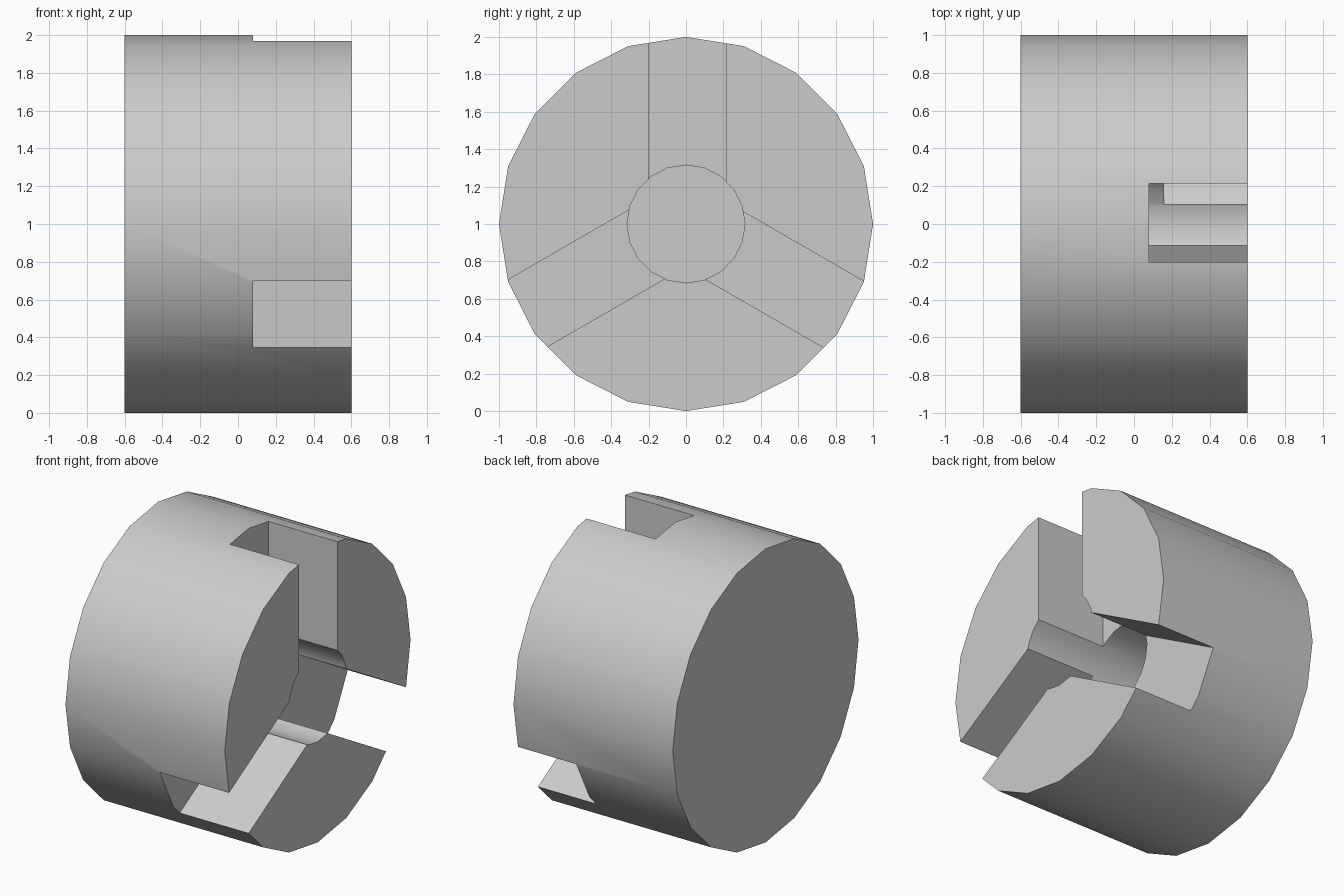
import bpy
from math import radians, sin, cos, pi
from mathutils import Matrix, Vector

if "Cube" in bpy.data.objects:
    bpy.data.objects.remove(bpy.data.objects["Cube"])

AXIS = Vector((0, 0, 1))  # centre of the drum


def cylinder(name, radius, x0, x1):
    # 20-sided cylinder lying along x
    bpy.ops.mesh.primitive_cylinder_add(
        vertices=20, radius=radius, depth=x1 - x0,
        location=((x0 + x1) / 2, 0, AXIS.z), rotation=(0, pi / 2, 0))
    ob = bpy.context.object
    ob.name = name
    return ob


def slot_cutter(name, angle, offset, x0, width=0.414, length=1.3, x1=0.8):
    # box running outward from the axis at an angle in the yz plane
    out = Vector((0, cos(angle), sin(angle)))
    side = Vector((0, -sin(angle), cos(angle)))
    bpy.ops.mesh.primitive_cube_add(size=1)
    ob = bpy.context.object
    ob.name = name
    ob.data.transform(Matrix.Diagonal((x1 - x0, length, width, 1)))
    ob.data.transform(Matrix.Rotation(angle, 4, 'X'))
    ob.data.transform(Matrix.Translation(
        AXIS + out * length / 2 + side * offset + Vector(((x0 + x1) / 2, 0, 0))))
    return ob


def cut(target, cutter):
    cutter.hide_render = True
    mod = target.modifiers.new("cut", 'BOOLEAN')
    mod.operation = 'DIFFERENCE'
    mod.solver = 'EXACT'
    mod.object = cutter
    bpy.context.view_layer.objects.active = target
    bpy.ops.object.modifier_apply(modifier=mod.name)
    bpy.data.objects.remove(cutter, do_unlink=True)


# Solid drum with a blind bore opening on the right face
drum = cylinder("slotted_drum", 1.0, -0.6, 0.6)
cut(drum, cylinder("bore_cutter", 0.315, -0.4, 0.8))

# Three radial slots: angle, sideways offset, floor position
for angle, offset, floor in ((90, -0.0065, 0.08), (-30, 0.003, 0.16), (210, -0.0105, 0.08)):
    cut(drum, slot_cutter("slot_cutter", radians(angle), offset, floor))

bpy.ops.object.select_all(action='DESELECT')
drum.select_set(True)
bpy.context.view_layer.objects.active = drum
bpy.ops.object.shade_smooth_by_angle(angle=radians(30))
